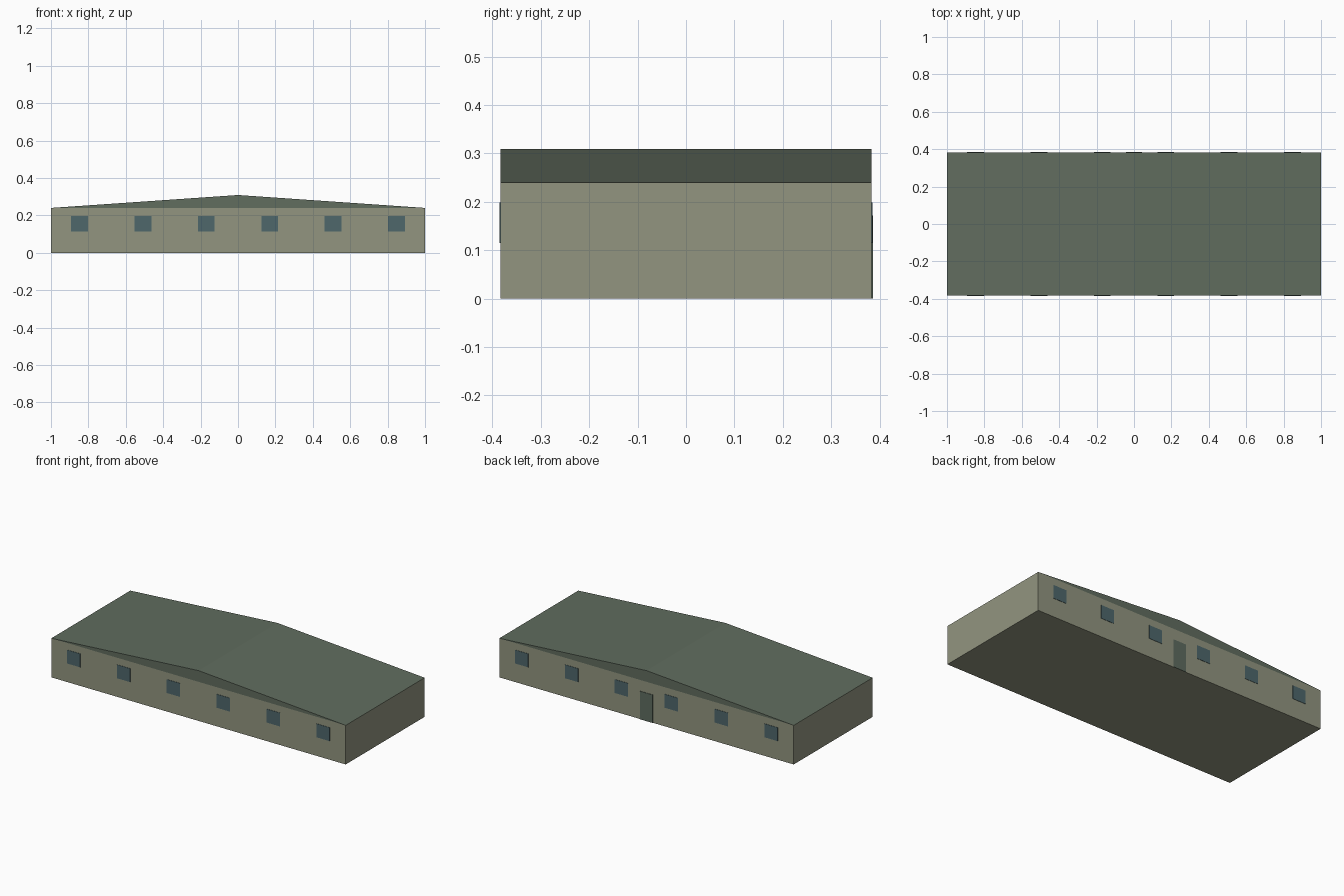
import bpy, bmesh

if "Cube" in bpy.data.objects:
    bpy.data.objects.remove(bpy.data.objects["Cube"])


def srgb(r, g, b):
    def lin(c):
        c /= 255
        return c / 12.92 if c <= 0.04045 else ((c + 0.055) / 1.055) ** 2.4
    return (lin(r), lin(g), lin(b), 1)


def material(name, *rgb):
    m = bpy.data.materials.new(name)
    m.diffuse_color = srgb(*rgb)
    m.use_nodes = True
    m.node_tree.nodes["Principled BSDF"].inputs["Base Color"].default_value = m.diffuse_color
    return m


WALL = material("khaki wall", 146, 149, 128)
ROOF = material("grey green roof", 97, 109, 95)
GLASS = material("blue grey glass", 78, 103, 107)
DOOR = material("grey green door", 94, 108, 96)


def prism(name, profile, y0, y1, mat):
    """Extrude an x-z outline along y."""
    bm = bmesh.new()
    face = bm.faces.new([bm.verts.new((x, y0, z)) for x, z in profile])
    ext = bmesh.ops.extrude_face_region(bm, geom=[face])
    moved = [v for v in ext["geom"] if isinstance(v, bmesh.types.BMVert)]
    bmesh.ops.translate(bm, verts=moved, vec=(0, y1 - y0, 0))
    bmesh.ops.recalc_face_normals(bm, faces=bm.faces)
    mesh = bpy.data.meshes.new(name)
    bm.to_mesh(mesh)
    bm.free()
    mesh.materials.append(mat)
    obj = bpy.data.objects.new(name, mesh)
    bpy.context.collection.objects.link(obj)
    return obj


def rect(x, w, z0, z1):
    return [(x - w / 2, z0), (x + w / 2, z0), (x + w / 2, z1), (x - w / 2, z1)]


Y = 0.383        # half depth of the building
EAVE, RIDGE = 0.24, 0.309

# Long low body and its shallow gabled roof
prism("walls", rect(0, 2, 0, EAVE), -Y, Y, WALL)
prism("roof", [(-1, EAVE), (1, EAVE), (0, RIDGE)], -Y, Y, ROOF)

# Six evenly spaced windows on each long side
for side, label in ((-1, "front"), (1, "back")):
    for i in range(6):
        x = (i - 2.5) * 0.339
        prism(f"{label}_window_{i + 1}", rect(x, 0.09, 0.115, 0.198),
              side * (Y - 0.003), side * (Y + 0.002), GLASS)

# Door in the middle of the back
prism("back_door", rect(0, 0.086, 0, 0.172), Y - 0.003, Y + 0.003, DOOR)
